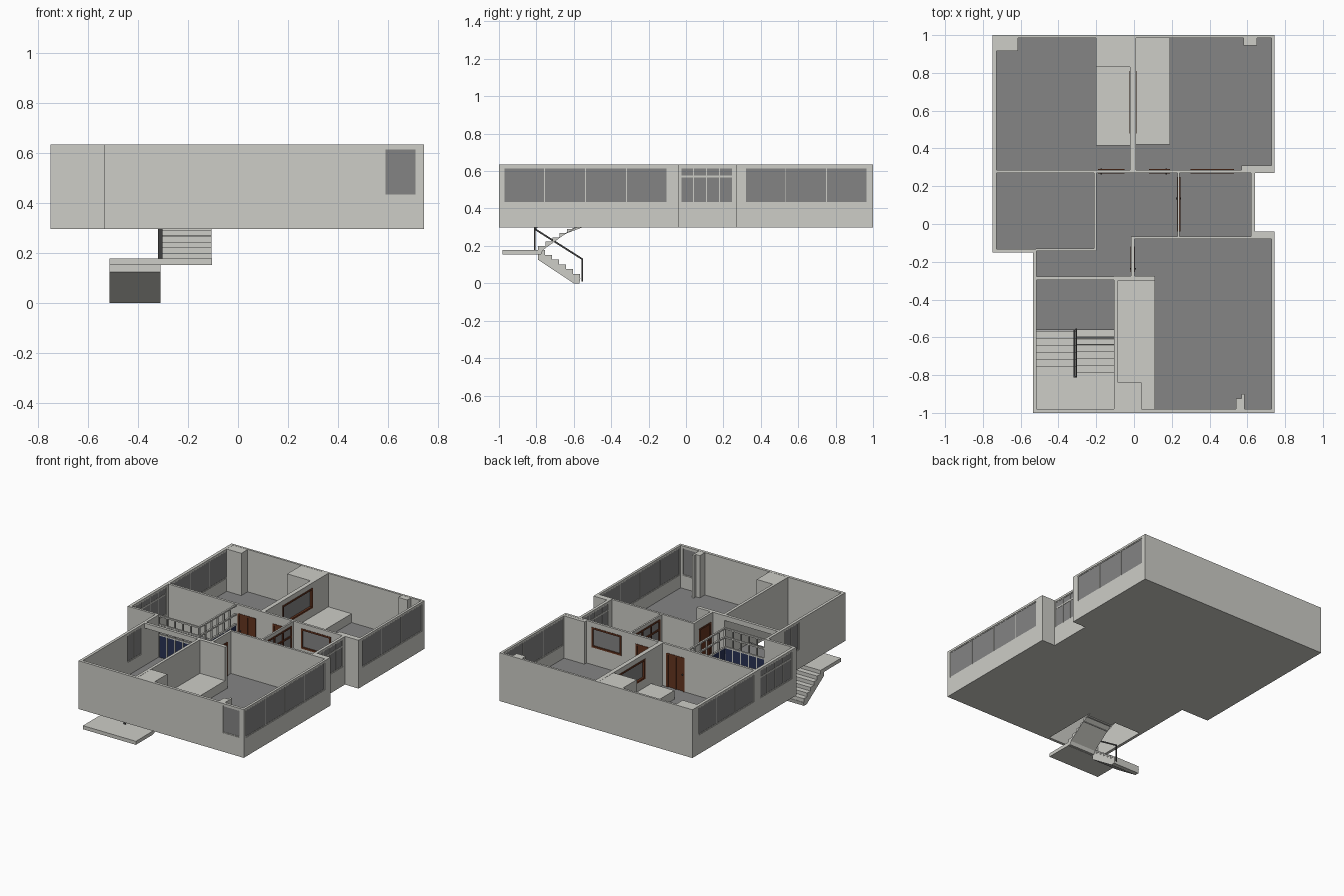
import bpy, bmesh

if "Cube" in bpy.data.objects:
    bpy.data.objects.remove(bpy.data.objects["Cube"])

def material(name, r, g, b):
    m = bpy.data.materials.new(name)
    m.diffuse_color = (r, g, b, 1)
    m.use_nodes = True
    m.node_tree.nodes["Principled BSDF"].inputs["Base Color"].default_value = m.diffuse_color
    return m

WALL = material("light plaster", 0.61, 0.61, 0.57)
FLOOR = material("grey floor", 0.235, 0.235, 0.235)
GLASS = material("grey glass", 0.23, 0.23, 0.23)
WOOD = material("brown wood", 0.13, 0.035, 0.014)
NAVY = material("navy panel", 0.022, 0.032, 0.09)
METAL = material("dark metal", 0.05, 0.05, 0.05)

BOT, FL, TOP = 0.297, 0.335, 0.635   # slab underside, floor level, wall top


def finish(name, bm, mat):
    bmesh.ops.recalc_face_normals(bm, faces=bm.faces)
    me = bpy.data.meshes.new(name)
    bm.to_mesh(me)
    bm.free()
    me.materials.append(mat)
    ob = bpy.data.objects.new(name, me)
    bpy.context.collection.objects.link(ob)
    return ob


def boxes(name, mat, items):
    """One object from boxes given as x0, x1, y0, y1, z0, z1."""
    bm = bmesh.new()
    for x0, x1, y0, y1, z0, z1 in items:
        vs = bmesh.ops.create_cube(bm, size=1)["verts"]
        for v in vs:
            v.co = (x1 if v.co.x > 0 else x0,
                    y1 if v.co.y > 0 else y0,
                    z1 if v.co.z > 0 else z0)
    return finish(name, bm, mat)


def prism(name, mat, profile, x0, x1):
    """Extrude a side profile (y, z) along x."""
    bm = bmesh.new()
    f = bm.faces.new([bm.verts.new((x0, y, z)) for y, z in profile])
    ext = bmesh.ops.extrude_face_region(bm, geom=[f])["geom"]
    bmesh.ops.translate(bm, vec=(x1 - x0, 0, 0),
                        verts=[v for v in ext if isinstance(v, bmesh.types.BMVert)])
    return finish(name, bm, mat)


def along(axis, a0, a1, c0, c1, z0, z1):
    return (a0, a1, c0, c1, z0, z1) if axis == "x" else (c0, c1, a0, a1, z0, z1)


def wall(name, axis, a0, a1, c0, c1, openings=()):
    """Wall along an axis; openings are (start, end, sill, head, kind, panes)."""
    solid, pos = [], a0
    mid = (c0 + c1) / 2
    for i, (s, e, zb, zt, kind, n) in enumerate(openings):
        solid.append(along(axis, pos, s, c0, c1, FL, TOP))
        if zb > FL:
            solid.append(along(axis, s, e, c0, c1, FL, zb))
        solid.append(along(axis, s, e, c0, c1, zt, TOP))
        pos = e
        tag = f"{name}_{kind}_{i + 1}"
        wood = kind in ("door", "wood_window", "wood_screen")
        t = 0.012 if wood else 0.005
        d = (c1 - c0) / 2 + (0.003 if wood else -0.003)
        # frame round the opening and mullions between panes
        bars = [(s, s + t, zb, zt), (e - t, e, zb, zt), (s, e, zt - t, zt)]
        if kind != "door":
            bars.append((s, e, zb, zb + t))
        bars += [(s + (e - s) * k / n - t / 2, s + (e - s) * k / n + t / 2, zb, zt)
                 for k in range(1, n)]
        if kind in ("grid", "wood_screen"):
            zz = zb + (zt - zb) * 0.72
            bars.append((s, e, zz, zz + 2 * t if kind == "grid" else zz + t))
        boxes(tag + "_frame", WOOD if wood else WALL,
              [along(axis, p, q, mid - d, mid + d, u, v) for p, q, u, v in bars])
        # door leaf or glass
        if kind == "door":
            boxes(tag + "_leaf", WOOD, [along(axis, s, e, mid - 0.005, mid + 0.005, zb, zt)])
        else:
            g = 0.003 if wood else d - 0.002
            boxes(tag + "_glass", GLASS, [along(axis, s, e, mid - g, mid + g, zb, zt)])
    solid.append(along(axis, pos, a1, c0, c1, FL, TOP))
    boxes(name, WALL, solid)


# Floor slab with the stairwell left open
boxes("floor_slab", WALL, [(*r, BOT, FL) for r in (
    (-.75, .745, .27, 1), (-.75, .64, -.04, .27), (-.75, .745, -.15, -.04),
    (-.535, .745, -.56, -.15), (-.105, .745, -1, -.56),
    (-.535, -.515, -1, -.56), (-.515, -.105, -1, -.98))])
boxes("floor_finish", FLOOR, [(*r, FL, FL + .003) for r in (
    (-.735, .735, .28, .99), (-.735, .625, -.05, .28), (-.735, .735, -.14, -.05),
    (-.525, .735, -.56, -.14), (-.095, .735, -.99, -.56))])

# Outer walls
Z0, Z1 = 0.43, 0.62
wall("back_wall", "x", -.75, .745, .985, 1)
wall("front_wall", "x", -.535, .745, -1, -.98, [(.585, .715, Z0, Z1, "window", 1)])
wall("right_front_wall", "y", -.98, -.04, .728, .745, [(-.975, -.1, Z0, Z1, "window", 4)])
wall("right_back_wall", "y", .27, .985, .728, .745, [(.315, .97, Z0, Z1, "window", 3)])
wall("right_recess_wall", "y", -.04, .27, .62, .64, [(-.03, .25, Z0, Z1, "grid", 4)])
wall("left_back_wall", "y", -.15, .985, -.75, -.728,
     [(-.1, .25, Z0, Z1, "grid", 4), (.32, .93, Z0, Z1, "window", 3)])
wall("left_step_wall", "x", -.728, -.515, -.15, -.133)
wall("left_front_wall", "y", -.98, -.133, -.535, -.515, [(-.49, -.33, Z0, Z1, "window", 2)])

# Inner walls
DH = 0.575
wall("back_rooms_wall", "x", -.728, .728, .27, .287,
     [(-.19, -.05, FL, DH, "door", 2), (.08, .19, FL, DH, "door", 1),
      (.30, .53, .46, .60, "wood_window", 1)])
wall("back_divider", "y", .287, .985, -.02, .01, [(.48, .81, .46, .60, "wood_window", 1)])
wall("hall_screen_wall", "y", -.065, .27, .23, .242, [(-.04, .25, FL, .61, "wood_screen", 3)])
wall("front_room_wall", "x", -.015, .62, -.08, -.065)
wall("front_room_end_wall", "x", .62, .728, -.08, -.04)
wall("hall_side_wall", "y", -.28, -.08, -.015, .002, [(-.255, -.12, FL, DH, "door", 1)])
wall("stair_top_wall", "x", -.105, .11, -.30, -.275)
wall("stair_side_wall", "y", -.98, -.30, -.105, -.085)
boxes("stair_head_lintel", WALL, [(-.515, -.105, -.297, -.277, .60, TOP)])

# Corner columns and full-height shafts
boxes("columns", WALL, [(*r, FL, TOP - .001) for r in (
    (-.73, -.615, .915, .99), (.58, .65, .945, .99), (.57, .73, .28, .31),
    (.54, .585, -.985, -.925), (.57, .585, -.93, -.90),
    (-.2, -.02, .83, .99), (-.09, .04, -.985, -.84))])
# Low platforms in the rooms
boxes("platforms", WALL, [(*r, FL, .40) for r in (
    (-.2, -.02, .415, .83), (.01, .19, .42, .985),
    (-.085, .11, -.84, -.30), (.04, .11, -.98, -.84))])


# Navy screens with light open frames above
def screen(name, axis, a0, a1, c, n):
    c0, c1 = c - .004, c + .004
    boxes(name + "_panel", NAVY, [along(axis, a0, a1, c0, c1, FL, .49)])
    bars = [along(axis, a0, a1, c0 - .002, c1 + .002, z, z + .01) for z in (.49, .56, .622)]
    for k in range(n + 1):
        p = a0 + (a1 - a0) * k / n
        bars.append(along(axis, p - .004, p + .004, c0 - .002, c1 + .002, FL, .63))
    boxes(name + "_frame", WALL, bars)


screen("front_screen", "x", -.515, -.205, -.137, 5)
screen("side_screen", "y", -.137, .27, -.205, 6)

# Stairs: landing, upper flight and lower flight
N, LAND, Y0, Y1 = 7, 0.178, -.79, -.56
boxes("stair_landing", WALL, [(-.515, -.105, -.98, Y0, .153, LAND)])
run = (Y1 - Y0) / (N - 1)
up, down = [(Y0, .155)], [(Y0, .125)]
for k in range(N):
    y, ye = Y0 + run * k, min(Y0 + run * (k + 1), Y1 + .001)
    z = LAND + (FL - LAND) * (k + 1) / N
    up += [(y, z), (ye, z)]
up += [(Y1 + .001, BOT), (-.60, BOT), (-.765, .178), (-.775, .155)]
prism("upper_flight", WALL, up, -.31, -.107)
down.append((Y0, LAND))
for k in range(N):
    y = Y0 + .037 * k
    z = LAND * (1 - k / N)
    down += [(y, z), (y + .037, z)] if k else [(y + .037, z)]
down += [(-.79 + .037 * N + .001 - .04, 0), (-.60, 0)]
# drop the last overhanging tread so the flight ends on the ground
down = [(min(y, -.565), z) for y, z in down]
prism("lower_flight", WALL, down, -.515, -.31)

# Handrails, one on each side of the gap between flights
rail = lambda a, b: [(a[0], a[1]), (b[0], b[1]), (b[0], b[1] - .011), (a[0], a[1] - .011)]
prism("lower_handrail", METAL, rail((-.81, .297), (-.552, .133)), -.320, -.313)
prism("upper_handrail", METAL, rail((-.81, .297), (-.552, .465)), -.309, -.303)
boxes("rail_posts", METAL, [(-.320, -.303, -.812, -.805, LAND, .297),
                            (-.320, -.313, -.558, -.552, .01, .133),
                            (-.309, -.303, -.558, -.552, FL, .465)])

# Door handles
boxes("door_handles", METAL, [(-.178, -.170, .262, .295, .45, .456),
                              (.166, .174, .262, .295, .45, .456),
                              (-.022, .010, -.240, -.232, .45, .456),
                              (.222, .250, .131, .139, .45, .456)])
